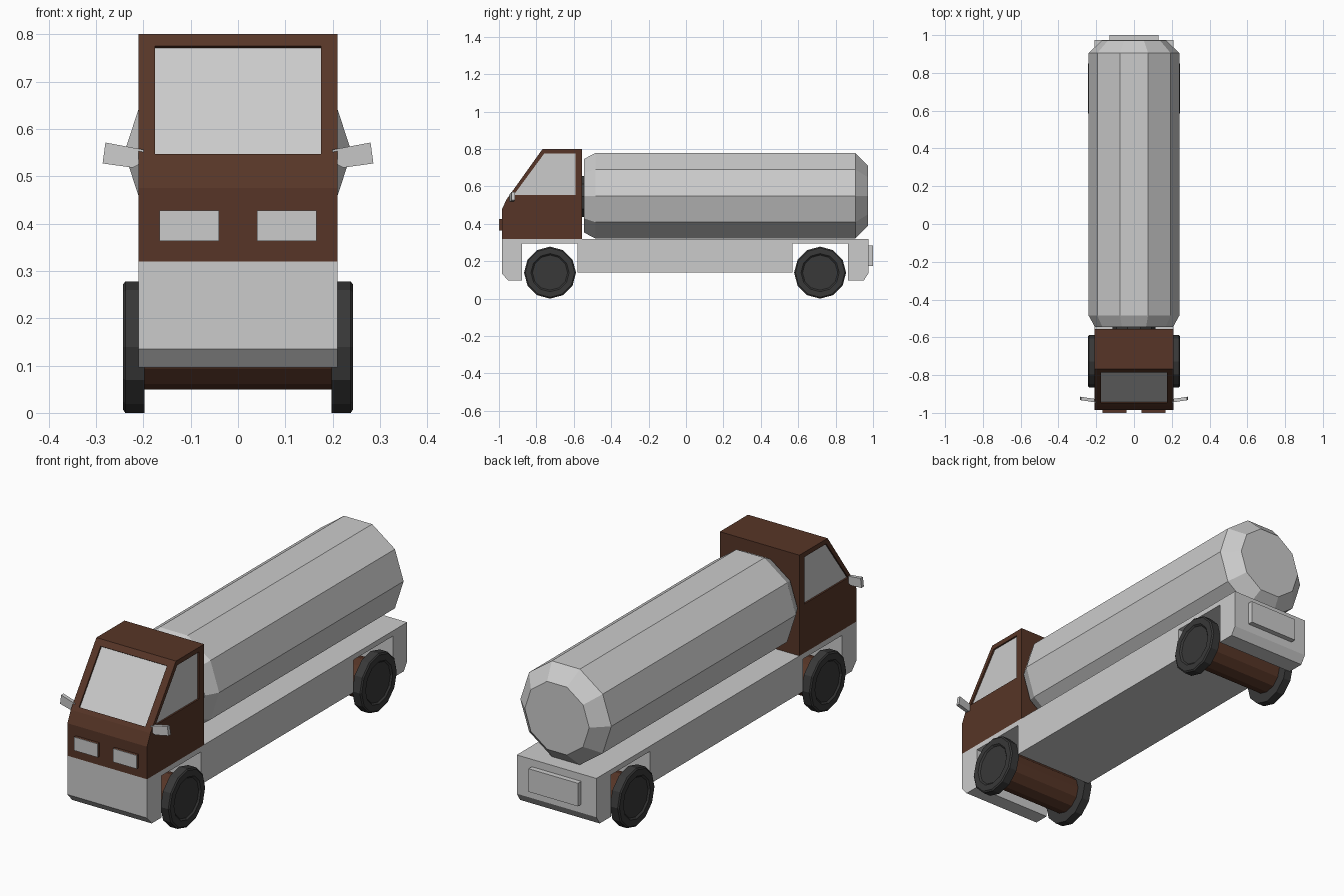
import bpy, bmesh, math
from mathutils import Vector, Matrix

if "Cube" in bpy.data.objects:
    bpy.data.objects.remove(bpy.data.objects["Cube"])


def material(name, rgb):
    m = bpy.data.materials.new(name)
    m.diffuse_color = (*rgb, 1)
    m.use_nodes = True
    m.node_tree.nodes["Principled BSDF"].inputs["Base Color"].default_value = m.diffuse_color
    return m


BROWN = material("brown_paint", (0.095, 0.036, 0.02))
RUBBER = material("dark_rubber", (0.04, 0.04, 0.04))


def finish(name, bm, mat=None):
    bmesh.ops.recalc_face_normals(bm, faces=bm.faces)
    me = bpy.data.meshes.new(name)
    bm.to_mesh(me)
    bm.free()
    ob = bpy.data.objects.new(name, me)
    bpy.context.collection.objects.link(ob)
    if mat:
        me.materials.append(mat)
    return ob


def prism(name, points, vec, mat=None):
    """Extrude a 3D polygon along a vector."""
    bm = bmesh.new()
    f = bm.faces.new([bm.verts.new(p) for p in points])
    r = bmesh.ops.extrude_face_region(bm, geom=[f], use_keep_orig=True)
    moved = [v for v in r["geom"] if isinstance(v, bmesh.types.BMVert)]
    bmesh.ops.translate(bm, verts=moved, vec=Vector(vec))
    return finish(name, bm, mat)


def box(name, x, y, z, mat=None):
    pts = [(x[0], y[0], z[0]), (x[1], y[0], z[0]), (x[1], y[0], z[1]), (x[0], y[0], z[1])]
    return prism(name, pts, (0, y[1] - y[0], 0), mat)


def lathe(name, rings, sides, axis, centre, mat=None):
    """Closed faceted solid from (position, radius) rings along the x or y axis."""
    bm = bmesh.new()
    loops = []
    for p, r in rings:
        loop = []
        for i in range(sides):
            a = 2 * math.pi * i / sides
            u, w = r * math.cos(a), r * math.sin(a)
            co = (p, u, w) if axis == "x" else (u, p, w)
            loop.append(bm.verts.new(Vector(co) + Vector(centre)))
        loops.append(loop)
    for a, b in zip(loops, loops[1:]):
        for i in range(sides):
            j = (i + 1) % sides
            bm.faces.new((a[i], a[j], b[j], b[i]))
    bm.faces.new(loops[0])
    bm.faces.new(loops[-1])
    return finish(name, bm, mat)


# Chassis: side profile with wheel arches cut right through
W = 0.21
chassis = [(-0.985, 0.32), (-0.985, 0.135), (-0.95, 0.096), (-0.877, 0.096), (-0.877, 0.295),
           (-0.58, 0.295), (-0.58, 0.14), (0.57, 0.14), (0.57, 0.295), (0.866, 0.295),
           (0.866, 0.096), (0.95, 0.096), (0.975, 0.135), (0.975, 0.32)]
prism("chassis", [(-W, y, z) for y, z in chassis], (2 * W, 0, 0))
box("rear_plate", (-0.13, 0.13), (0.97, 1.0), (0.175, 0.285))

# Cab body
cab_profile = [(-0.985, 0.32), (-0.985, 0.475), (-0.96, 0.53), (-0.767, 0.8),
               (-0.555, 0.8), (-0.555, 0.32)]
cab = prism("cab", [(-W, y, z) for y, z in cab_profile], (2 * W, 0, 0), BROWN)


def window(name, points, normal):
    """Cut a shallow recess into the cab and set a glass pane in it."""
    n = Vector(normal).normalized()
    cutter = prism("cutter", [Vector(p) + n * 0.02 for p in points], -n * 0.03)
    cutter.hide_render = True
    mod = cab.modifiers.new("recess", "BOOLEAN")
    mod.operation, mod.solver, mod.object = "DIFFERENCE", "EXACT", cutter
    bpy.context.view_layer.objects.active = cab
    bpy.ops.object.modifier_apply(modifier=mod.name)
    bpy.data.objects.remove(cutter)
    prism(name, [Vector(p) - n * 0.008 for p in points], -n * 0.008)


# Windscreen and side windows
def slope_y(z):
    return -0.96 + (z - 0.53) * 0.193 / 0.27


window("windscreen", [(x, slope_y(z), z) for x, z in
                      ((-0.175, 0.547), (0.175, 0.547), (0.175, 0.775), (-0.175, 0.775))],
       (0, -0.27, 0.193))
side_glass = [(-0.922, 0.553), (-0.757, 0.777), (-0.592, 0.777), (-0.592, 0.553)]

# Mirrored parts
mirror_shape = [(0.2, 0.53), (0.222, 0.518), (0.286, 0.527), (0.28, 0.571), (0.221, 0.56), (0.2, 0.556)]
for s, side in ((-1, "left"), (1, "right")):
    window(side + "_window", [(s * W, y, z) for y, z in side_glass], (s, 0, 0))
    prism(side + "_mirror", [(s * x, -0.945 + (x - 0.2) * 0.15, z) for x, z in mirror_shape],
          (0, 0.018, 0))
    xs = (s * 0.04, s * 0.166)
    box(side + "_headlight_housing", xs, (-0.98, -0.998), (0.363, 0.427), BROWN)
    box(side + "_headlight_lens", xs, (-0.998, -1.0), (0.363, 0.427))

# Tank and its link to the cab
lathe("tank", [(-0.545, 0.207), (-0.485, 0.24), (0.905, 0.24), (0.972, 0.17)], 10, "y", (0, 0, 0.55))
lathe("tank_link", [(-0.56, 0.115), (-0.54, 0.115)], 10, "y", (0, 0, 0.546), RUBBER)

# Axles and wheels
for y, end in ((-0.727, "front"), (0.717, "rear")):
    c = (0, y, 0.139)
    lathe(end + "_axle", [(-0.2, 0.09), (0.2, 0.09)], 12, "x", c, BROWN)
    for s, side in ((-1, "left"), (1, "right")):
        rings = [(0.198, 0.139), (0.238, 0.139), (0.243, 0.132), (0.243, 0.102), (0.236, 0.094)]
        lathe(f"{end}_{side}_wheel", [(s * p, r) for p, r in rings], 12, "x", c, RUBBER)
